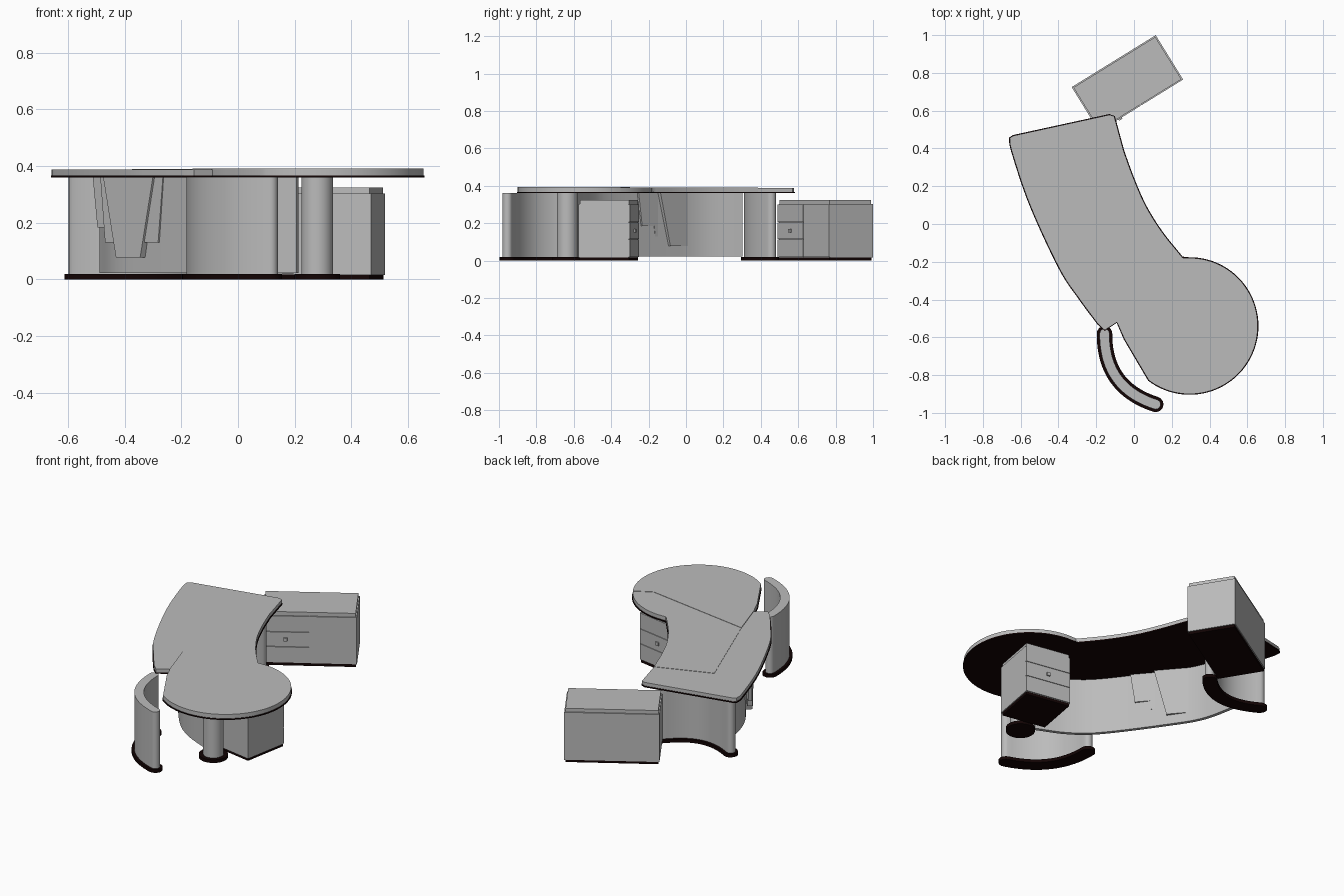
import bpy, bmesh
from math import sin, cos, pi, radians
from mathutils import Vector, Matrix

if "Cube" in bpy.data.objects:
    bpy.data.objects.remove(bpy.data.objects["Cube"])


def material(name, color):
    m = bpy.data.materials.new(name)
    m.use_nodes = True
    m.diffuse_color = color
    m.node_tree.nodes["Principled BSDF"].inputs["Base Color"].default_value = color
    return m


GREY = material("light grey", (0.5, 0.5, 0.5, 1))
DARK = material("dark brown", (0.006, 0.001, 0.001, 1))


def prism(name, outline, z0, z1, mat=GREY, matrix=None):
    """Extrude a closed plan outline from z0 to z1."""
    bm = bmesh.new()
    face = bm.faces.new([bm.verts.new((p[0], p[1], z0)) for p in outline])
    ext = bmesh.ops.extrude_face_region(bm, geom=[face])
    top = [v for v in ext["geom"] if isinstance(v, bmesh.types.BMVert)]
    bmesh.ops.translate(bm, verts=top, vec=(0, 0, z1 - z0))
    bmesh.ops.recalc_face_normals(bm, faces=bm.faces)
    if matrix:
        bm.transform(matrix)
    mesh = bpy.data.meshes.new(name)
    bm.to_mesh(mesh)
    bm.free()
    mesh.materials.append(mat)
    obj = bpy.data.objects.new(name, mesh)
    bpy.context.collection.objects.link(obj)
    bpy.ops.object.select_all(action="DESELECT")
    obj.select_set(True)
    bpy.context.view_layer.objects.active = obj
    bpy.ops.object.shade_smooth_by_angle(angle=radians(30))
    return obj


def spline(points, steps=8):
    """Smooth open curve through the points."""
    p = [Vector(q) for q in points]
    p = [2 * p[0] - p[1]] + p + [2 * p[-1] - p[-2]]
    out = []
    for a, b, c, d in zip(p, p[1:], p[2:], p[3:]):
        for i in range(steps):
            t = i / steps
            out.append(0.5 * (2 * b + (c - a) * t + (2 * a - 5 * b + 4 * c - d) * t * t
                              + (3 * b - a - 3 * c + d) * t ** 3))
    return out + [p[-2]]


def circle_arc(center, r, start, end, n):
    return [Vector((center[0] + r * cos(radians(start + (end - start) * i / n)),
                    center[1] + r * sin(radians(start + (end - start) * i / n))))
            for i in range(n + 1)]


def normals(path):
    out = []
    for i in range(len(path)):
        d = (path[min(i + 1, len(path) - 1)] - path[max(i - 1, 0)]).normalized()
        out.append(Vector((-d.y, d.x)))
    return out


def ribbon(path, width, rounded=True):
    """Outline of a wall following a path, with optional round ends."""
    n, h = normals(path), width / 2
    left = [p + q * h for p, q in zip(path, n)]
    right = [p - q * h for p, q in zip(path, n)]

    def cap(p, q, s):
        along = Vector((q.y, -q.x)) * s
        return [p + (q * s * cos(a) + along * sin(a)) * h
                for a in (pi * k / 8 for k in range(1, 8))] if rounded else []
    return left + cap(path[-1], n[-1], 1) + right[::-1] + cap(path[0], n[0], -1)


def bowed(a, b, sag, n=24):
    """Path from a to b bowed to its right-hand side."""
    a, b = Vector(a), Vector(b)
    d = (b - a).normalized()
    side = Vector((d.y, -d.x))
    return [a.lerp(b, i / n) + side * 4 * sag * (i / n) * (1 - i / n) for i in range(n + 1)]


# Desk top in three joined pieces
CENTER, R = (0.295, -0.54), 0.36
inner = spline([(-0.055, 0.385), (0.0, 0.235), (0.065, 0.09), (0.15, -0.045), (0.255, -0.176)])
cap_upper = circle_arc(CENTER, R, 95, 32, 16)
cap_lower = circle_arc(CENTER, R, 32, -127, 40)
neck = [(0.0, -0.695), (-0.05, -0.61), (-0.09, -0.52)]
outer = spline([(-0.19, -0.53), (-0.29, -0.395), (-0.395, -0.235), (-0.55, 0.10), (-0.645, 0.38),
                (-0.658, 0.455)])
tip = [(-0.155, -0.562)]
head = [(-0.64, 0.467), (-0.13, 0.578), (-0.105, 0.57)]
corner, seam_low, seam_end = (-0.375, 0.265), (-0.16, -0.30), (0.5, -0.405)

prism("outer_worktop", [corner, seam_low] + neck[-1:] + tip + outer + head + inner[:1],
      0.366, 0.388)
prism("middle_worktop", [corner] + inner + cap_upper + [seam_end, seam_low], 0.366, 0.390)
prism("round_worktop", [seam_low, seam_end] + cap_lower + neck, 0.366, 0.392)

# Dark lip below the whole top, slightly proud of it
loop = [Vector(p) for p in inner + cap_upper[1:] + cap_lower[1:] + neck + tip + outer + head]
lip = []
for i, p in enumerate(loop):
    d = (loop[(i + 1) % len(loop)] - loop[i - 1]).normalized()
    lip.append(p + Vector((-d.y, d.x)) * 0.004)
prism("worktop_lip", lip, 0.360, 0.367, DARK)

# Bowed end walls on dark feet
for name, a, b in (("front_wall", (-0.156, -0.58), (0.115, -0.955)),
                   ("back_wall", (-0.572, 0.39), (-0.16, 0.455))):
    path = bowed(a, b, 0.085)
    prism(name, ribbon(path, 0.052), 0.018, 0.361)
    prism(name + "_foot", ribbon(path, 0.082), 0.0, 0.019, DARK)

# Round column under the wide end
prism("column", circle_arc((0.28, -0.635), 0.056, 0, 352.5, 47), 0.018, 0.361)
prism("column_foot", circle_arc((0.28, -0.635), 0.08, 0, 352.5, 47), 0.0, 0.019, DARK)

# Long curved privacy panel
panel = spline([(-0.48, 0.30), (-0.43, 0.085), (-0.32, -0.10), (-0.10, -0.40), (0.04, -0.52),
                (0.21, -0.60)])
prism("privacy_panel", ribbon(panel, 0.02, False), 0.022, 0.361)

# Stepped tapering plates on the panel (drawn upright, along the panel)
along = Vector((0.65, -0.76, 0)).normalized()
out = Vector((along.y, -along.x, 0))
for name, shift, low, high, z, back, front in (
        ("wide_plate", 0.03, 0.215, 0.24, 0.184, 0.004, 0.024),
        ("middle_plate", 0.01, 0.144, 0.17, 0.130, 0.004, 0.032),
        ("center_plate", 0.0, 0.066, 0.135, 0.078, -0.018, 0.040)):
    base = Vector((-0.358, -0.045, 0)) + along * shift
    frame = Matrix.Translation(base) @ Matrix((along, (0, 0, 1), out)).transposed().to_4x4()
    prism(name, [(-low, z), (low, z), (high, 0.361), (-high, 0.361)], back, front, GREY, frame)


# Cabinets: local x runs along the front, local y goes into the depth
def box(name, x0, x1, y0, y1, z0, z1, mat, frame):
    prism(name, [(x0, y0), (x1, y0), (x1, y1), (x0, y1)], z0, z1, mat, frame)


def cabinet(name, origin, angle, width, depth, door):
    frame = Matrix.Translation((*origin, 0)) @ Matrix.Rotation(radians(angle), 4, "Z")
    box(name + "_plinth", 0.006, width - 0.006, 0.006, depth - 0.006, 0, 0.017, DARK, frame)
    box(name + "_body", 0, width, 0.007, depth, 0.016, 0.303, GREY, frame)
    box(name + "_top", 0.007, width - 0.007, 0.006, depth - 0.007, 0.303, 0.324, GREY, frame)
    split = width / 2 if door else width
    levels = (0.018, 0.115, 0.205, 0.302)
    for i in range(3):
        box(f"{name}_drawer_{i + 1}", 0.001, split - 0.002, 0, 0.008,
            levels[i] + 0.0015, levels[i + 1] - 0.0015, GREY, frame)
    if door:
        box(name + "_door", split + 0.002, width - 0.001, 0, 0.008, 0.019, 0.301, GREY, frame)
    x = split / 2
    box(name + "_knob", x - 0.01, x + 0.01, -0.008, 0.002, 0.15, 0.17, GREY, frame)


cabinet("side_cabinet", (-0.185, 0.49), 31.7, 0.523, 0.276, True)
cabinet("drawer_cabinet", (0.52, -0.30), 169.7, 0.28, 0.28, False)
